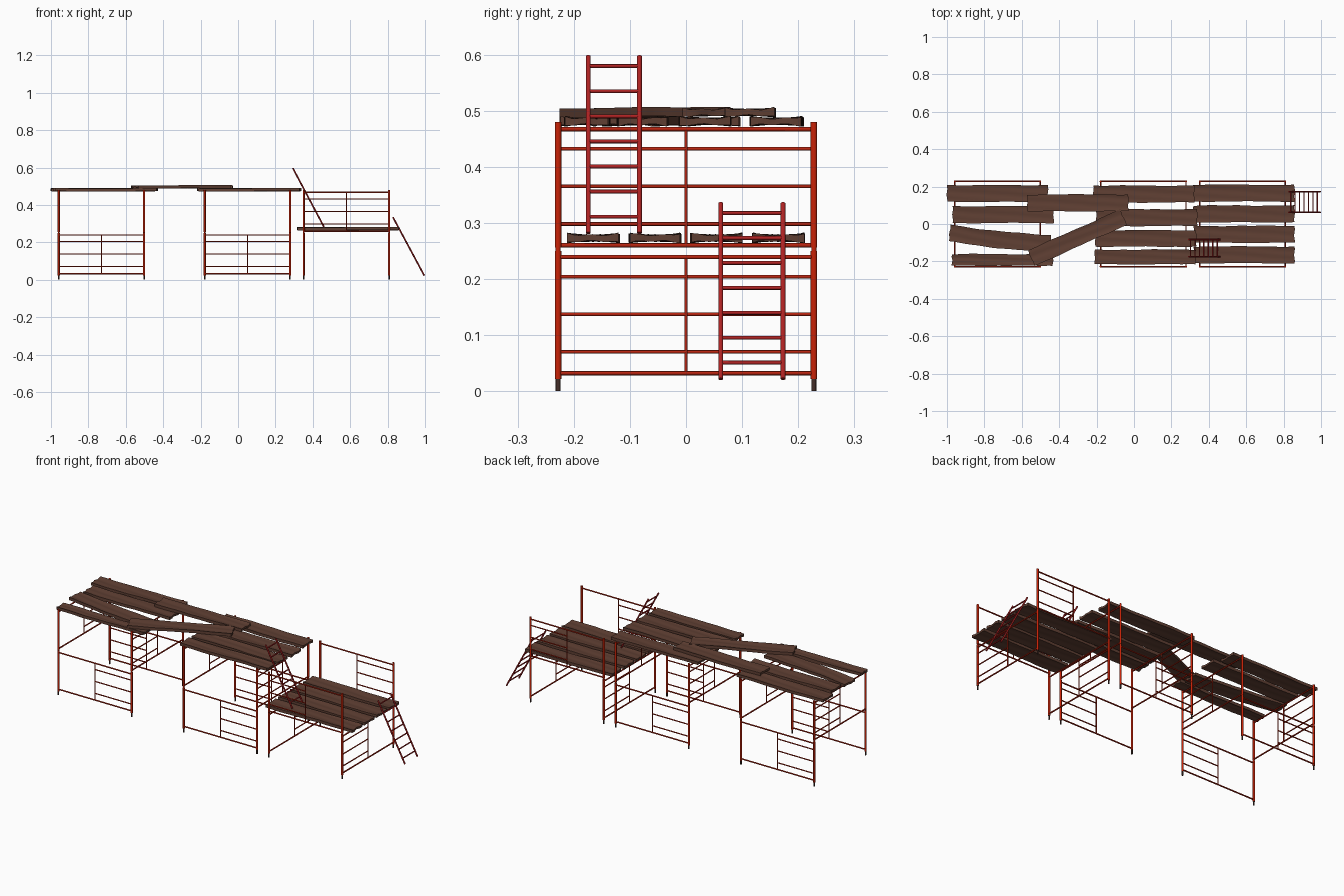
import bpy, bmesh, math, random
from mathutils import Vector, Matrix

if "Cube" in bpy.data.objects:
    bpy.data.objects.remove(bpy.data.objects["Cube"])

random.seed(7)


def material(name, rgb):
    m = bpy.data.materials.new(name)
    m.diffuse_color = (*rgb, 1)
    m.use_nodes = True
    m.node_tree.nodes["Principled BSDF"].inputs["Base Color"].default_value = m.diffuse_color
    return m


POST = material("post red", (0.58, 0.016, 0.002))
RAIL = material("rail red", (0.48, 0.018, 0.005))
LADDER = material("ladder crimson", (0.42, 0.016, 0.016))
FOOT = material("foot dark steel", (0.060, 0.028, 0.022))
WOOD = material("plank brown", (0.115, 0.050, 0.033))


def finish(bm, name, mat, angle=35):
    bmesh.ops.recalc_face_normals(bm, faces=bm.faces)
    me = bpy.data.meshes.new(name)
    bm.to_mesh(me)
    bm.free()
    me.materials.append(mat)
    ob = bpy.data.objects.new(name, me)
    bpy.context.collection.objects.link(ob)
    bpy.ops.object.select_all(action='DESELECT')
    ob.select_set(True)
    bpy.context.view_layer.objects.active = ob
    bpy.ops.object.shade_smooth_by_angle(angle=math.radians(angle))
    return ob


def tube(bm, a, b, r, sides=10):
    """Closed cylinder between two points."""
    a, b = Vector(a), Vector(b)
    d = b - a
    rot = d.to_track_quat('Z', 'Y').to_matrix().to_4x4()
    bmesh.ops.create_cone(bm, cap_ends=True, segments=sides, radius1=r, radius2=r,
                          depth=d.length, matrix=Matrix.Translation((a + b) / 2) @ rot)


H = 0.228         # half width of a scaffold tower
LIFT = 0.228      # height of the upper tier above the lower one


def side_frame(bm, cx, angle, lift, sign):
    """One tower side: two long rails, a middle upright and three half rungs.
    Drawn for the front side, then turned about the tower axis."""
    rot = Matrix.Translation((cx, 0, lift)) @ Matrix.Rotation(angle, 4, 'Z')

    def bar(x0, z0, x1, z1, r):
        tube(bm, rot @ Vector((x0, -H, z0)), rot @ Vector((x1, -H, z1)), r, 8)
    for z in (0.032, 0.239):
        bar(-H, z, H, z, 0.0038)
    bar(0, 0.032, 0, 0.239, 0.0027)
    for z in (0.070, 0.137, 0.204):
        bar(0, z, sign * H, z, 0.0032)


def tower(name, cx, y_lift, x_lift, y_sign):
    # corner posts in two sections, with thin feet
    posts, feet, rails = bmesh.new(), bmesh.new(), bmesh.new()
    for x in (cx - H, cx + H):
        for y in (-H, H):
            tube(feet, (x, y, 0), (x, y, 0.03), 0.0042)
            tube(posts, (x, y, 0.022), (x, y, 0.250), 0.0058, 12)
            tube(posts, (x, y, 0.250), (x, y, 0.256), 0.0046, 12)
            tube(posts, (x, y, 0.256), (x, y, 0.480), 0.0058, 12)
    # front/back frames on one tier, left/right frames on the other
    for turn in range(4):
        lift, sign = (x_lift, -1) if turn % 2 else (y_lift, y_sign)
        side_frame(rails, cx, turn * math.pi / 2, lift, sign)
    finish(posts, name + "_posts", POST, 50)
    finish(feet, name + "_feet", FOOT, 50)
    finish(rails, name + "_rails", RAIL, 50)


tower("left_tower", -0.73, 0, LIFT, 1)
tower("middle_tower", 0.05, 0, LIFT, 1)
tower("right_tower", 0.58, LIFT, 0, -1)


def plank(name, cx, cy, cz, length=0.54, width=0.090, angle=0, thick=0.012, bow=0):
    """Rough board: a closed strip with wavy edges and a slightly warped face."""
    bm = bmesh.new()
    n, m = 20, 8
    p = [random.uniform(0, 6.28) for _ in range(5)]
    rings = []
    for i in range(n + 1):
        t = i / n
        half = width / 2
        mid = bow * (2 * t - 1) ** 2
        lo = mid - half + 0.0015 * math.sin(9 * t + p[0]) + 0.001 * math.sin(23 * t + p[1])
        hi = mid + half + 0.0015 * math.sin(8 * t + p[2]) + 0.001 * math.sin(21 * t + p[3])
        ring = []
        for side in (1, -1):
            for j in range(m + 1):
                s = j / m if side == 1 else 1 - j / m
                y = lo + (hi - lo) * s
                # boards are a bit thicker at their long edges
                h = thick / 2 * (0.9 + 0.45 * abs(2 * s - 1) ** 3)
                z = side * h + 0.0014 * math.sin(12 * s + 5 * t + p[4])
                end = 0.002 * math.sin(9 * s + p[1]) if i in (0, n) else 0
                ring.append(bm.verts.new(((t - 0.5) * length + end, y, z)))
        rings.append(ring)
    k = len(rings[0])
    for a, b in zip(rings, rings[1:]):
        for j in range(k):
            bm.faces.new((a[j], a[(j + 1) % k], b[(j + 1) % k], b[j]))
    for ring in (rings[0], rings[-1]):
        for j in range(m):
            bm.faces.new((ring[j], ring[j + 1], ring[k - 2 - j], ring[k - 1 - j]))
    bm.transform(Matrix.Translation((cx, cy, cz)) @ Matrix.Rotation(math.radians(angle), 4, 'Z'))
    finish(bm, name, WOOD)


# left deck
plank("left_plank_1", -0.73, 0.163, 0.481)
plank("left_plank_2", -0.70, 0.050, 0.481)
plank("left_plank_3", -0.718, -0.084, 0.481, angle=-6, bow=0.008)
plank("left_plank_4", -0.703, -0.192, 0.481, width=0.062)
# middle deck
for i, (x, y, w) in enumerate(((0.053, 0.160, 0.090), (0.068, 0.034, 0.090),
                               (0.063, -0.077, 0.088), (0.060, -0.176, 0.078))):
    plank(f"middle_plank_{i + 1}", x, y, 0.481, width=w)
# right deck, half way up
for i, y in enumerate((0.165, 0.054, -0.055, -0.165)):
    plank(f"right_plank_{i + 1}", 0.588, y, 0.273)
# loose boards bridging the gap
plank("bridge_plank_1", -0.30, 0.113, 0.497)
plank("bridge_plank_2", -0.303, -0.073, 0.497, angle=24)


def ladder(name, y0, y1, foot, top):
    """Leaning ladder; foot and top are (x, z) pairs."""
    bm = bmesh.new()
    for y in (y0, y1):
        tube(bm, (foot[0], y, foot[1]), (top[0], y, top[1]), 0.0044)
    for i in range(7):
        t = 0.092 + i * 0.142
        x = foot[0] + (top[0] - foot[0]) * t
        z = foot[1] + (top[1] - foot[1]) * t
        tube(bm, (x, y0, z), (x, y1, z), 0.0035, 8)
    finish(bm, name, LADDER, 50)


ladder("lower_ladder", 0.062, 0.173, (0.996, 0.022), (0.828, 0.335))
ladder("upper_ladder", -0.174, -0.083, (0.460, 0.282), (0.293, 0.597))
